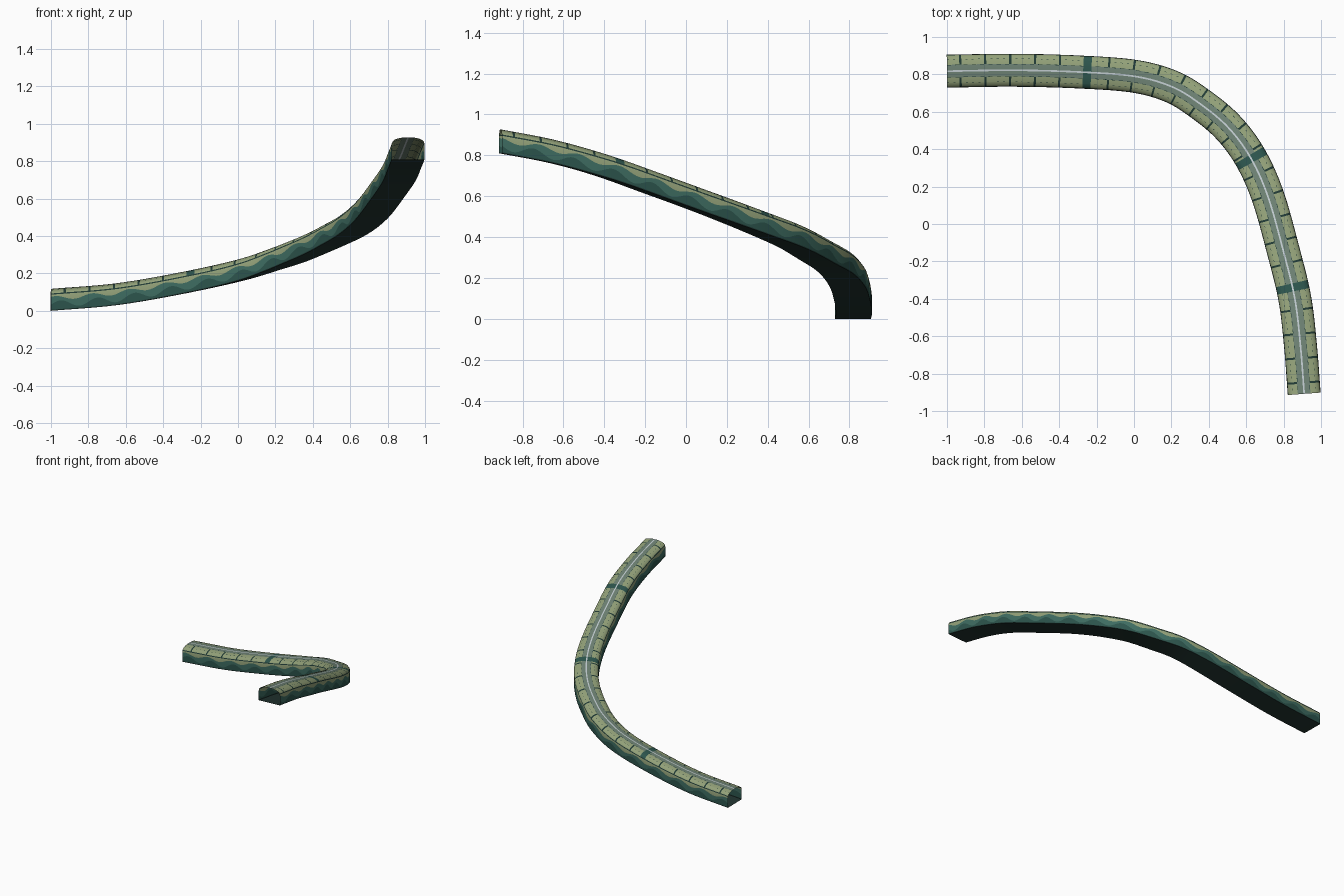
import bpy, bmesh, math
from mathutils import Vector

if "Cube" in bpy.data.objects:
    bpy.data.objects.remove(bpy.data.objects["Cube"])


def material(name, r, g, b):
    m = bpy.data.materials.new(name)
    lin = [((c / 255 + 0.055) / 1.055) ** 2.4 for c in (r, g, b)]
    m.diffuse_color = (*lin, 1)
    m.use_nodes = True
    m.node_tree.nodes["Principled BSDF"].inputs["Base Color"].default_value = m.diffuse_color
    return m


OLIVE, GREY, LIGHT, TRIM, TEAL, DEEP, BASE = range(7)
MATS = [material("olive_roof", 146, 160, 120), material("grey_green_strip", 108, 128, 114),
        material("pale_line", 190, 200, 204), material("dark_trim", 32, 58, 53),
        material("teal_wall", 62, 108, 97), material("deep_teal", 44, 84, 76),
        material("dark_floor", 35, 54, 50)]

# Centre line of the floor: a climbing bend
PATH = [Vector(p) for p in [
    (-1, .817, 0), (-.65, .822, .03), (-.3, .813, .09), (0, .79, .157),
    (.2, .735, .222), (.35, .645, .278), (.5, .52, .347), (.62, .36, .412),
    (.715, .15, .492), (.80, -.15, .602), (.86, -.4, .69), (.89, -.65, .76),
    (.91, -.908, .81)]]
STATIONS = 288


def smooth_path(pts, count):
    """Catmull-Rom curve resampled at even distances."""
    p = [2 * pts[0] - pts[1]] + pts + [2 * pts[-1] - pts[-2]]
    fine = []
    for i in range(1, len(p) - 2):
        a, b, c, d = p[i - 1:i + 3]
        for k in range(60):
            t = k / 60
            fine.append(0.5 * (2 * b + (c - a) * t + (2 * a - 5 * b + 4 * c - d) * t * t
                               + (3 * b - a - 3 * c + d) * t ** 3))
    fine.append(pts[-1])
    dist = [0]
    for a, b in zip(fine, fine[1:]):
        dist.append(dist[-1] + (b - a).length)
    out, j = [], 0
    for i in range(count + 1):
        s = dist[-1] * i / count
        while j < len(fine) - 2 and dist[j + 1] < s:
            j += 1
        out.append(fine[j].lerp(fine[j + 1], (s - dist[j]) / (dist[j + 1] - dist[j])))
    return out, dist[-1]


path, length = smooth_path(PATH, STATIONS)


def side_dir(i):
    t = path[min(i + 1, STATIONS)] - path[max(i - 1, 0)]
    return Vector((-t.y, t.x, 0)).normalized()


def half_profile(s):
    """Half cross-section from floor to crown; two rows follow waves."""
    w = s * math.tau / 0.2
    low = .034 + .018 * math.sin(w)
    high = .066 + .011 * math.sin(w + 0.9)
    return [(.088, 0), (.088, .006), (.088, low), (.088, high), (.0868, .086),
            (.0845, .0925), (.077, .102), (.0635, .1090), (.061, .1098),
            (.047, .1133), (.034, .1155), (.031, .1158), (.016, .1168), (.0045, .1172)]


# Colour of each lengthwise row, floor to crown; the last is the pale centre line
ROWS = [TRIM, DEEP, TEAL, OLIVE, TRIM, OLIVE, OLIVE, "fine_dash", OLIVE, OLIVE,
        "dash", GREY, GREY, LIGHT]


def row_colour(row, i):
    kind = ROWS[row]
    # Three broad bands over the roof
    if row >= 5 and any(abs(i / STATIONS - f) < 0.0065 for f in (.235, .575, .815)):
        return LIGHT if kind == LIGHT else DEEP
    # Cross seams between roof panels
    if 5 <= row <= 9 and i % 12 == 6:
        return TRIM
    if kind == "fine_dash":
        return TRIM if i % 3 == 0 else OLIVE
    if kind == "dash":
        return TRIM if i % 4 < 2 else GREY
    return kind


def make_object(name, bm):
    bmesh.ops.recalc_face_normals(bm, faces=bm.faces)
    me = bpy.data.meshes.new(name)
    bm.to_mesh(me)
    bm.free()
    for m in MATS:
        me.materials.append(m)
    ob = bpy.data.objects.new(name, me)
    bpy.context.collection.objects.link(ob)
    bpy.context.view_layer.objects.active = ob
    ob.select_set(True)
    bpy.ops.object.shade_smooth_by_angle(angle=math.radians(35))
    ob.select_set(False)


# Whole tube: walls, arched roof and floor swept along the path
bm = bmesh.new()
rings = []
for i, p in enumerate(path):
    half = half_profile(length * i / STATIONS)
    full = half + [(-u, z) for u, z in reversed(half)]
    n = side_dir(i)
    rings.append([bm.verts.new(p + n * u + Vector((0, 0, z))) for u, z in full])
count = len(rings[0])
for i in range(STATIONS):
    a, b = rings[i], rings[i + 1]
    for k in range(count):
        j = (k + 1) % count
        f = bm.faces.new((a[k], a[j], b[j], b[k]))
        f.material_index = BASE if j == 0 else row_colour(min(k, count - 2 - k), i)
make_object("tunnel_tube", bm)
